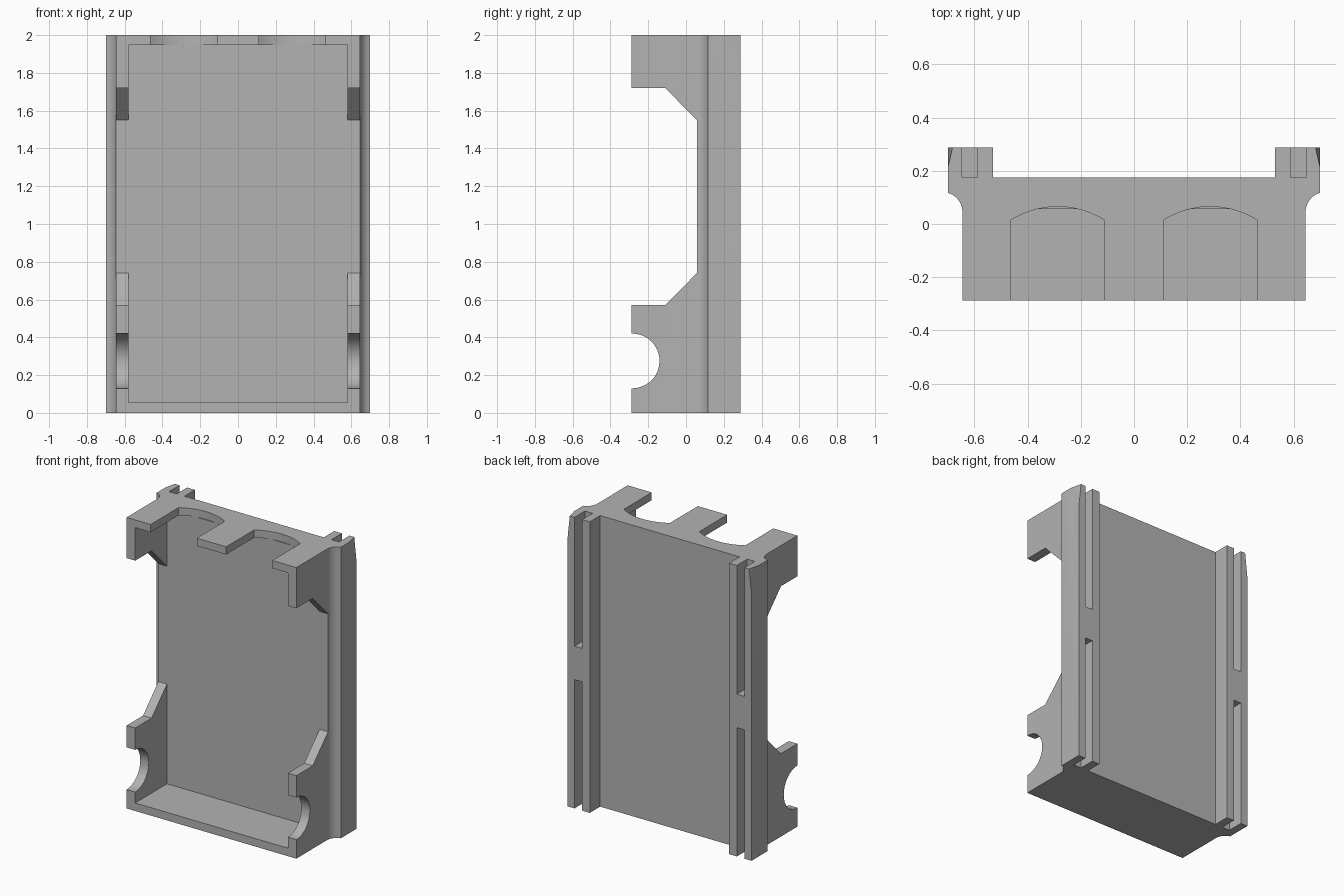
import bpy, bmesh, math
from mathutils import Vector

if "Cube" in bpy.data.objects:
    bpy.data.objects.remove(bpy.data.objects["Cube"])

H, FRONT, BACK = 2.0, -0.288, 0.288
FLOOR = 0.057           # depth of the tray's inner face
INNER = 0.58            # half width of the cavity

grey = bpy.data.materials.new("grey plastic")
grey.diffuse_color = (0.45, 0.45, 0.45, 1)
grey.use_nodes = True
grey.node_tree.nodes["Principled BSDF"].inputs["Base Color"].default_value = grey.diffuse_color


def prism(name, pts, lo, hi, place):
    """Extrude a 2D outline from lo to hi; place(a, b, t) maps it to 3D."""
    bm = bmesh.new()
    rings = [[bm.verts.new(place(a, b, t)) for a, b in pts] for t in (lo, hi)]
    n = len(pts)
    bm.faces.new(rings[0])
    bm.faces.new(rings[1])
    for i in range(n):
        j = (i + 1) % n
        bm.faces.new((rings[0][i], rings[0][j], rings[1][j], rings[1][i]))
    bmesh.ops.recalc_face_normals(bm, faces=bm.faces)
    me = bpy.data.meshes.new(name)
    bm.to_mesh(me)
    bm.free()
    ob = bpy.data.objects.new(name, me)
    bpy.context.collection.objects.link(ob)
    return ob


def along_z(a, b, t):
    return (a, b, t)


def along_x(a, b, t):
    return (t, a, b)


def box(name, x0, x1, y0, y1, z0, z1):
    return prism(name, [(x0, y0), (x1, y0), (x1, y1), (x0, y1)], z0, z1, along_z)


def arc(cx, cy, r, a0, a1, n):
    return [(cx + r * math.cos(math.radians(a0 + (a1 - a0) * i / n)),
             cy + r * math.sin(math.radians(a0 + (a1 - a0) * i / n)))
            for i in range(n + 1)]


# Tray body: plan outline with concave flares and rear rails
cove = arc(0.72, 0.045, 0.075, 180, 105.5, 12)
half = [(0.645, FRONT)] + cove + [(0.70, BACK), (0.53, BACK), (0.53, 0.175)]
outline = half + [(-x, y) for x, y in reversed(half)]
tray = prism("tray", outline, 0, H, along_z)
tray.data.materials.append(grey)

cutters = []

# Open front cavity
cutters.append(box("cavity_cutter", -INNER, INNER, -0.5, FLOOR, 0.055, 1.947))

# Side wall windows with sloped ends
window = [(-0.5, 0.57), (-0.11, 0.57), (FLOOR, 0.74),
          (FLOOR, 1.55), (-0.11, 1.72), (-0.5, 1.72)]
cutters.append(prism("window_cutter", window, -0.8, 0.8, along_x))

# Round side notches
cutters.append(prism("round_notch_cutter", arc(-0.285, 0.275, 0.145, 0, 345, 46),
                     -0.8, 0.8, along_x))

# Arched notches in the top wall
for s in (-1, 1):
    curve = arc(s * 0.287, 0.065 - 0.331, 0.331, 58, 122, 20)
    pts = [(s * 0.287 - 0.1754, -0.5), (s * 0.287 + 0.1754, -0.5)] + curve
    cutters.append(prism("arch_cutter", pts, 1.947, 2.2, along_z))

# Slots in the rear rails, split by a bridge at mid height
for s in (-1, 1):
    x0, x1 = sorted((s * 0.588, s * 0.646))
    for z0, z1 in ((-0.2, 0.885), (1.115, 2.2)):
        cutters.append(box("slot_cutter", x0, x1, 0.175, 0.5, z0, z1))

for c in cutters:
    m = tray.modifiers.new("cut", 'BOOLEAN')
    m.operation, m.solver, m.object = 'DIFFERENCE', 'EXACT', c
    bpy.context.view_layer.objects.active = tray
    bpy.ops.object.modifier_apply(modifier=m.name)
    bpy.data.objects.remove(c)

# Slanted cut on the upper outer corner of each rail
bm = bmesh.new()
bm.from_mesh(tray.data)
for s in (-1, 1):
    a, b, c = (Vector(p) for p in ((s * 0.682, BACK, H), (s * 0.70, 0.21, H),
                                   (s * 0.70, BACK, H - 0.17)))
    n = (b - a).cross(c - a)
    if n.dot(Vector((s * 0.70, BACK, H)) - a) < 0:
        n = -n
    cut = bmesh.ops.bisect_plane(bm, geom=bm.verts[:] + bm.edges[:] + bm.faces[:],
                                 plane_co=a, plane_no=n, clear_outer=True)
    edges = [e for e in cut["geom_cut"] if isinstance(e, bmesh.types.BMEdge)]
    bmesh.ops.holes_fill(bm, edges=edges, sides=0)
bmesh.ops.recalc_face_normals(bm, faces=bm.faces)
bm.to_mesh(tray.data)
bm.free()
for p in tray.data.polygons:
    p.material_index = 0

# Smooth coves and round notches, sharp elsewhere
bpy.ops.object.select_all(action='DESELECT')
tray.select_set(True)
bpy.context.view_layer.objects.active = tray
bpy.ops.object.shade_smooth_by_angle(angle=math.radians(25))
